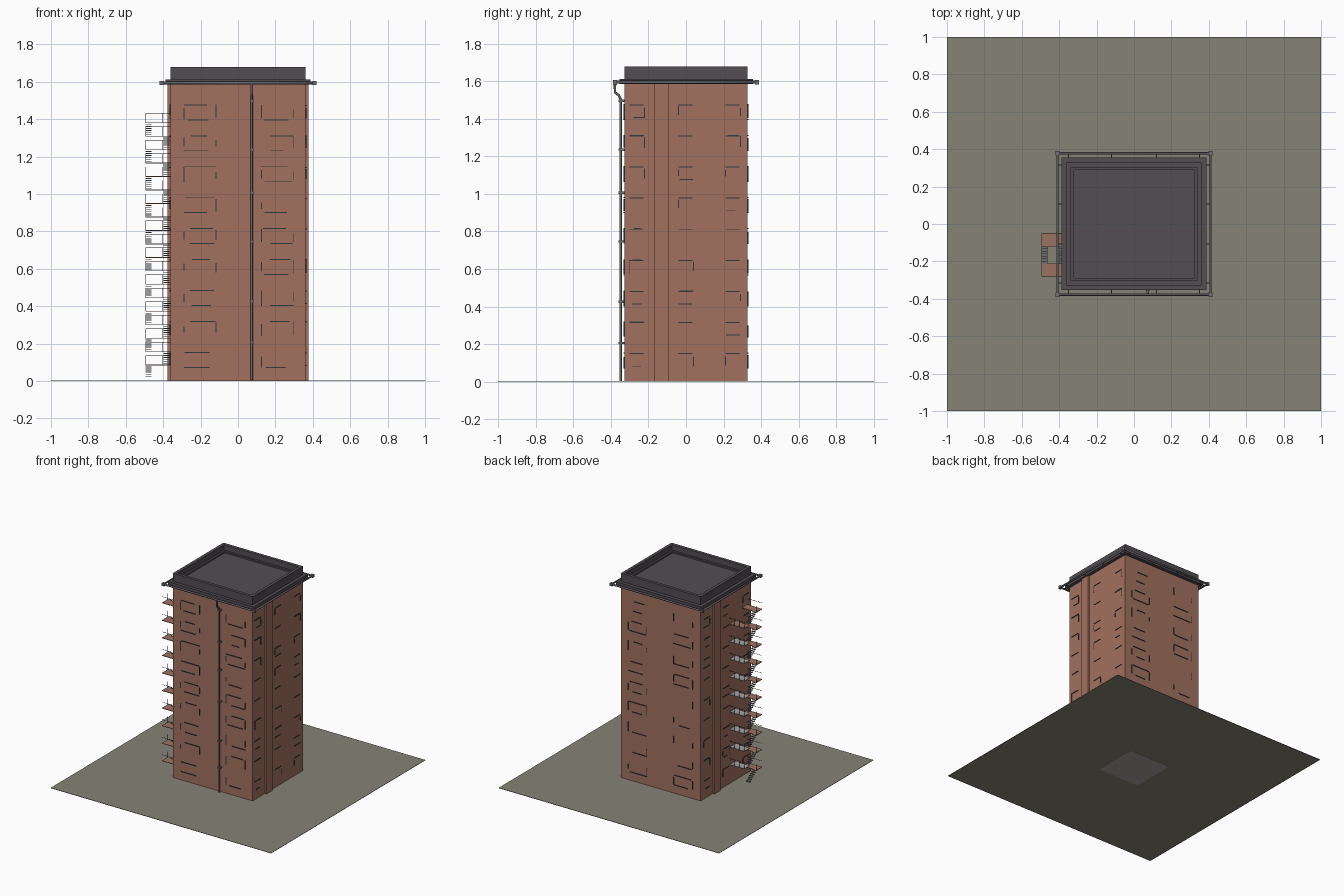
import bpy, bmesh, random
from mathutils import Vector

if "Cube" in bpy.data.objects:
    bpy.data.objects.remove(bpy.data.objects["Cube"], do_unlink=True)
random.seed(4)


def material(name, r, g, b):
    m = bpy.data.materials.new(name)
    m.use_nodes = True
    m.diffuse_color = (r, g, b, 1)
    m.node_tree.nodes["Principled BSDF"].inputs["Base Color"].default_value = (r, g, b, 1)
    return m


BRICK = material("brick", 0.36, 0.165, 0.115)
ROOF = material("dark_roof", 0.085, 0.075, 0.085)
GROUND = material("ground", 0.24, 0.23, 0.18)
METAL = material("grey_metal", 0.16, 0.16, 0.17)
FRAME = material("dark_frame", 0.03, 0.04, 0.045)
RUST = material("rusty_landing", 0.33, 0.17, 0.12)
PALE = material("pale_concrete", 0.38, 0.36, 0.35)


def build(name, mat, boxes):
    """One object out of boxes given as (x0, x1, y0, y1, z0, z1)."""
    bm = bmesh.new()
    for x0, x1, y0, y1, z0, z1 in boxes:
        verts = bmesh.ops.create_cube(bm, size=1)["verts"]
        for v in verts:
            v.co = Vector((x0 + (v.co.x + 0.5) * (x1 - x0),
                           y0 + (v.co.y + 0.5) * (y1 - y0),
                           z0 + (v.co.z + 0.5) * (z1 - z0)))
    mesh = bpy.data.meshes.new(name)
    bm.to_mesh(mesh)
    bm.free()
    mesh.materials.append(mat)
    ob = bpy.data.objects.new(name, mesh)
    bpy.context.collection.objects.link(ob)
    return ob


def pipe(name, points, radius, mat, closed=False):
    cu = bpy.data.curves.new(name, "CURVE")
    cu.dimensions = "3D"
    cu.bevel_depth = radius
    cu.bevel_resolution = 2
    cu.use_fill_caps = True
    sp = cu.splines.new("POLY")
    sp.points.add(len(points) - 1)
    for p, co in zip(sp.points, points):
        p.co = (*co, 1)
    sp.use_cyclic_u = closed
    cu.materials.append(mat)
    ob = bpy.data.objects.new(name, cu)
    bpy.context.collection.objects.link(ob)
    return ob


def ring(x, y, t, z0, z1):
    """Four walls of a rectangular ring, t thick."""
    return [(-x, x, -y, -y + t, z0, z1), (-x, x, y - t, y, z0, z1),
            (-x, -x + t, -y + t, y - t, z0, z1), (x - t, x, -y + t, y - t, z0, z1)]


# Ground sheet and the foundation plate under it
build("ground", GROUND, [(-1, 1, -1, 1, 0.001, 0.004)])
plate = build("foundation_plate", PALE, [(-0.19, 0.19, -0.185, 0.185, 0, 0.003)])

# Brick tower with a pilaster on each side wall
W, D, H = 0.362, 0.328, 1.585
build("tower", BRICK, [(-W, W, -D, D, 0.003, H)])
build("pilasters", BRICK, [(W, 0.377, -0.17, -0.09, 0.003, H),
                           (-0.377, -W, 0.09, 0.17, 0.003, H)])

# Roof slab, parapet and roof floor
build("cornice", ROOF, [(-0.388, 0.388, -0.353, 0.356, H, 1.612)])
build("parapet", ROOF, ring(W, D, 0.025, 1.612, 1.678))
build("parapet_ledge", ROOF, ring(W - 0.025, D - 0.025, 0.015, 1.612, 1.632))
build("roof_floor", ROOF, [(-0.345, 0.345, -0.31, 0.31, 1.612, 1.62)])

# Gutter around the eaves, with brackets and joints
GX, GY, GZ = 0.41, 0.378, 1.594
pipe("gutter", [(-GX, -GY, GZ), (GX, -GY, GZ), (GX, GY, GZ), (-GX, GY, GZ)],
     0.008, METAL, True)
brackets, joints = [], []
for s in (-1, 1):
    for t in (-0.35, -0.12, 0.12, 0.35):
        a, b = sorted((s * 0.35, s * GY))
        brackets.append((t - 0.003, t + 0.003, a, b, 1.587, 1.593))
        a, b = sorted((s * 0.38, s * GX))
        brackets.append((a, b, t * 0.9 - 0.003, t * 0.9 + 0.003, 1.587, 1.593))
    for t in (-1, 1):
        x, y = s * GX, t * GY
        joints.append((x - 0.011, x + 0.011, y - 0.011, y + 0.011, GZ - 0.011, GZ + 0.011))
build("gutter_brackets", METAL, brackets)
build("gutter_joints", METAL, joints)

# Downpipe with clamps on the front
PX, PY = 0.073, -0.348
pipe("downpipe", [(PX, PY, 0.005), (PX, PY, 1.505), (PX, PY - 0.01, 1.525),
                  (PX, -GY, 1.54), (PX, -GY, GZ)], 0.007, METAL)
build("pipe_clamps", METAL, [(PX - 0.01, PX + 0.01, PY - 0.01, -D, z, z + 0.012)
                             for z in (0.2, 0.42, 0.74, 1.0, 1.23, 1.49)])

# Window outlines: worn strips set in the walls
T = 0.005
front_strips, side_strips = [], []


def outline(cx, half, z0, z1, keep):
    """Strips (a0, a1, z0, z1) of a window, along the wall."""
    l, r = cx - half, cx + half
    strips = []
    for a0, a1, b0, b1 in ((l, r, z1 - T, z1), (l, r, z0, z0 + T),
                           (l, l + T, z0, z1), (r - T, r, z0, z1)):
        if random.random() < keep:
            f, g = random.uniform(0, 0.3), random.uniform(0.65, 1)
            if a1 - a0 > b1 - b0:
                a0, a1 = a0 + f * (a1 - a0), a0 + g * (a1 - a0)
            else:
                b0, b1 = b0 + f * (b1 - b0), b0 + g * (b1 - b0)
            strips.append((a0, a1, b0, b1))
    return strips


for row in range(9):
    top = 0.155 + row * 0.1655
    for s in (-1, 1):
        for cx in (-0.203, 0.21):
            for a0, a1, b0, b1 in outline(cx, 0.088, top - 0.085, top, 0.75):
                y0, y1 = sorted((s * D, s * (D + 0.005)))
                front_strips.append((a0, a1, y0, y1, b0, b1))
        for cy in (-0.26, 0, 0.25):
            x0, x1 = sorted((s * W, s * (W + 0.004)))
            side_strips.append((x0, x1, cy - 0.04, cy + 0.035, top - 0.008, top - 0.003))
            for a0, a1, b0, b1 in outline(cy, 0.042, top - 0.075, top, 0.25):
                side_strips.append((x0, x1, a0, a1, b0, b1))
build("front_and_back_window_frames", FRAME, front_strips)
build("side_window_frames", FRAME, side_strips)

# Fire escape: two half flights and two landings per storey
XO, XI = -0.495, -W
YF, YB = -0.28, -0.05
Y1, Y2 = -0.21, -0.12
front_land, back_land, steps, rails = [], [], [], []
N = 7


def flight(x0, x1, ya, yb, z, rise):
    for i in range(N):
        y = ya + (yb - ya) * (i + 0.5) / N
        h = z + rise * (i + 1) / N
        steps.append((x0, x1, y - 0.007, y + 0.007, h - 0.004, h))


def railing(y, z, h=0.05):
    """Posts and a hand rail across one end of a landing."""
    for x in (XO, XO + 0.045, XO + 0.09):
        rails.append((x, x + 0.002, y, y + 0.002, z, z + h))
    rails.append((XO, XI, y, y + 0.002, z + h - 0.002, z + h))


for k in range(10):
    z = 0.015 + k * 0.144
    front_land.append((XO, XI, YF, Y1, z + 0.068, z + 0.072))
    if k:
        back_land.append((XO, XI, Y2, YB, z - 0.004, z))
        railing(YB, z)
    railing(YF, z + 0.072)
    flight(XO, -0.462, Y2, Y1, z, 0.072)
    if k < 9:
        flight(-0.398, -0.367, Y1, Y2, z + 0.072, 0.072)
    # Outer edge posts
    for y in (YF, Y1):
        rails.append((XO, XO + 0.002, y, y + 0.002, z + 0.072, z + 0.12))
build("front_landings", RUST, front_land)
build("back_landings", PALE, back_land[:-1])
build("top_back_landing", RUST, back_land[-1:])
build("stair_treads", METAL, steps)
build("stair_railings", FRAME, rails)
